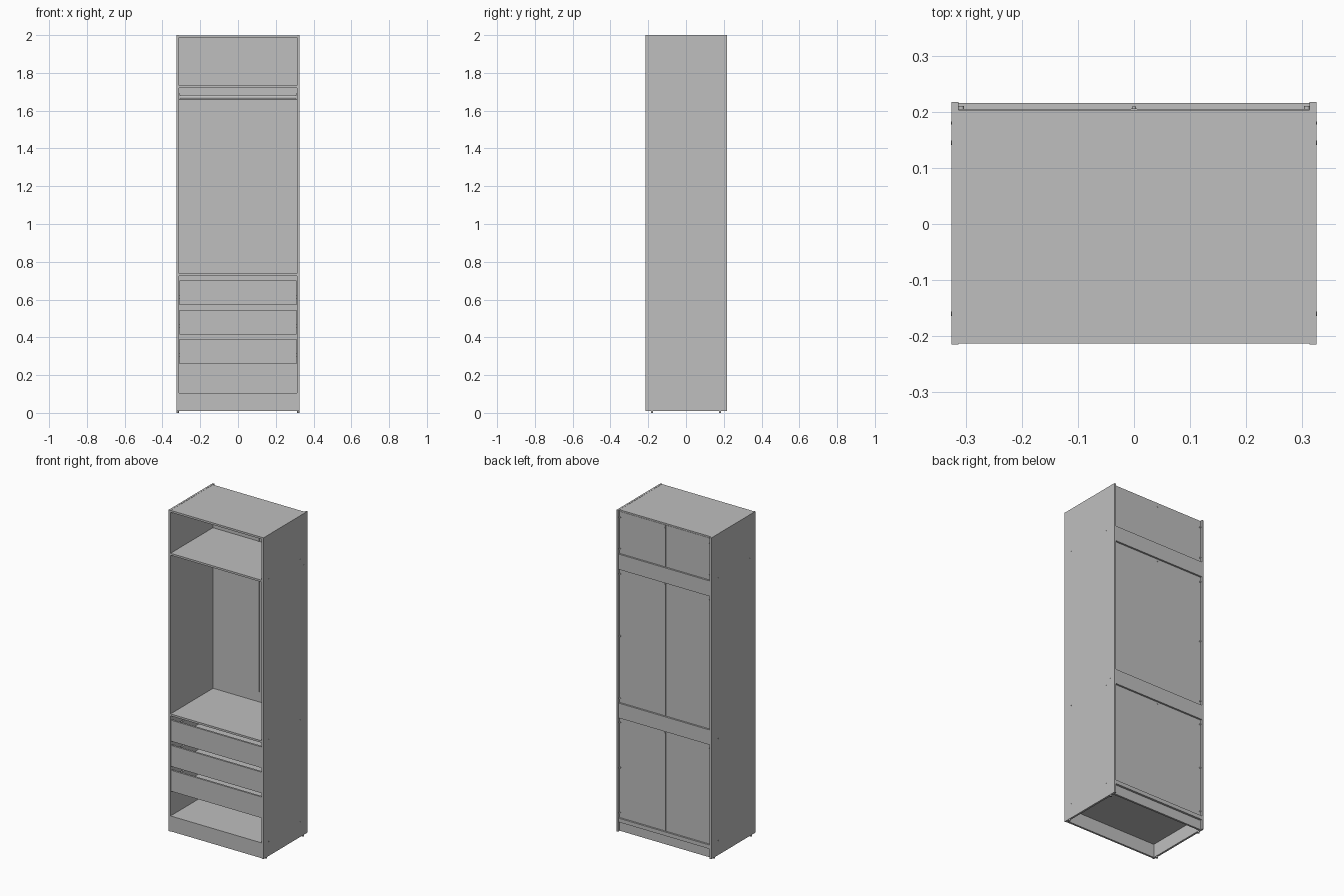
import bpy
import math

cube = bpy.data.objects.get("Cube")
if cube:
    bpy.data.objects.remove(cube, do_unlink=True)

grey = bpy.data.materials.new("plain grey")
grey.use_nodes = True
COLOUR = (0.52, 0.52, 0.52, 1)
grey.diffuse_color = COLOUR
grey.node_tree.nodes["Principled BSDF"].inputs["Base Color"].default_value = COLOUR


def box(name, x, y, z):
    """Box from (min, max) pairs."""
    bpy.ops.mesh.primitive_cube_add(size=1, location=[sum(p) / 2 for p in (x, y, z)])
    ob = bpy.context.object
    ob.name = name
    ob.scale = [p[1] - p[0] for p in (x, y, z)]
    bpy.ops.object.transform_apply(location=False, rotation=False, scale=True)
    ob.data.materials.append(grey)
    return ob


def rod(name, centre, radius, length, axis, sides=12):
    turn = {"x": (0, math.pi / 2, 0), "y": (math.pi / 2, 0, 0), "z": (0, 0, 0)}[axis]
    bpy.ops.mesh.primitive_cylinder_add(vertices=sides, radius=radius, depth=length,
                                        location=centre, rotation=turn)
    ob = bpy.context.object
    ob.name = name
    ob.data.materials.append(grey)
    bpy.ops.object.shade_smooth_by_angle()
    return ob


def mirrored(name, x, y, z):
    box(name + "_left", x, y, z)
    box(name + "_right", (-x[1], -x[0]), y, z)


OUT, INN = 0.325, 0.313          # outer and inner faces of the sides
FRONT, BACK, PANEL = -0.215, 0.217, 0.203
WIDE = (-INN, INN)

# Carcass: sides, top, shelves and plinths
mirrored("side_panel", (INN, OUT), (FRONT, BACK), (0.01, 2.0))
for name, top in (("top_panel", 1.999), ("upper_shelf", 1.733),
                  ("middle_shelf", 0.738), ("bottom_shelf", 0.106)):
    box(name, WIDE, (-0.213, PANEL), (top - 0.012, top))
box("front_plinth", WIDE, (-0.213, -0.201), (0.011, 0.094))
box("back_plinth", WIDE, (PANEL - 0.012, PANEL), (0.011, 0.094))

# Back rails and thin back panels, each split by a joining strip
for name, z in (("upper_back_rail", (1.635, 1.73)), ("middle_back_rail", (0.715, 0.807)),
                ("lower_back_rail", (0.07, 0.094))):
    box(name, WIDE, (PANEL, BACK - 0.001), z)
for name, low, high, count in (("upper", 1.725, 1.99, 2), ("middle", 0.80, 1.64, 3),
                               ("lower", 0.09, 0.72, 3)):
    mirrored(name + "_back_panel", (0.001, INN), (PANEL - 0.001, PANEL + 0.002), (low, high))
    box(name + "_joining_strip", (-0.005, 0.005), (PANEL - 0.003, PANEL + 0.003), (low, high))
    for i in range(count):
        z = low + 0.035 + (high - low - 0.07) * i / (count - 1)
        for x in (-0.308, 0.308):
            rod(name + "_panel_clip", (x, 0.207, z), 0.005, 0.006, "y")
    rod(name + "_panel_pin", (0, 0.207, high - 0.018), 0.004, 0.004, "y")

# Hanging rail with end brackets
rail = rod("hanging_rail", (0, 0, 1.671), 0.012, 2 * INN, "x", 20)
rail.scale.x = 1.0
mirrored("rail_bracket", (INN - 0.006, INN), (-0.012, 0.012), (1.656, 1.69))

# Three drawers: front, box and runners
for n, low in enumerate((0.26, 0.414, 0.57)):
    name = "drawer_%d_" % (n + 1)
    box(name + "front", (-0.31, 0.31), (-0.213, -0.201), (low, low + 0.13))
    box(name + "bottom", (-0.298, 0.298), (-0.201, 0.17), (low + 0.014, low + 0.019))
    box(name + "back", (-0.298, 0.298), (0.17, 0.18), (low + 0.014, low + 0.095))
    mirrored(name + "wall", (0.29, 0.30), (-0.201, 0.18), (low + 0.01, low + 0.095))
    mirrored(name + "runner", (0.30, INN), (-0.195, 0.17), (low + 0.035, low + 0.055))

# Side screws and feet
for side in (-1, 1):
    for z in (1.727, 0.732, 0.1):
        for y in (-0.16, 0.145):
            rod("side_screw", (side * OUT, y, z), 0.004, 0.002, "x")
    for z in (1.68, 0.76):
        rod("rail_screw", (side * OUT, 0.18, z), 0.003, 0.002, "x")
    for y in (-0.18, 0.18):
        rod("foot", (side * 0.319, y, 0.0055), 0.006, 0.011, "z")
